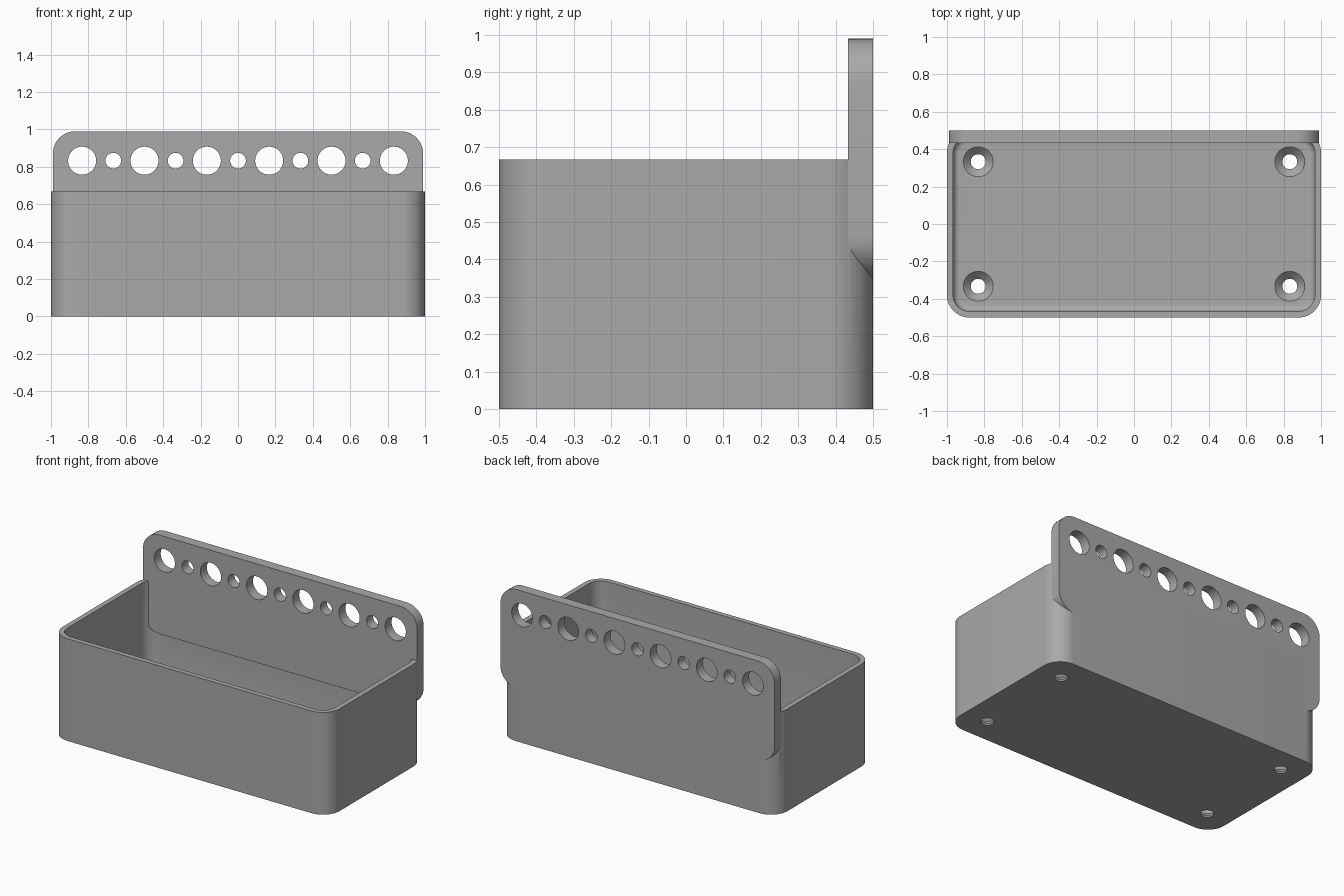
import bpy
import math
from mathutils import Matrix

cube = bpy.data.objects.get("Cube")
if cube:
    bpy.data.objects.remove(cube, do_unlink=True)

grey = bpy.data.materials.new("plain_grey")
grey.use_nodes = True
grey.diffuse_color = (0.4, 0.4, 0.4, 1)
grey.node_tree.nodes["Principled BSDF"].inputs["Base Color"].default_value = (0.4, 0.4, 0.4, 1)

ARC = 12  # segments per rounded corner


def ring(half_x, half_y, radius, z):
    """Rounded rectangle outline at height z."""
    points = []
    for corner, (sx, sy) in enumerate([(1, 1), (-1, 1), (-1, -1), (1, -1)]):
        for i in range(ARC + 1):
            a = math.pi / 2 * (corner + i / ARC)
            points.append((sx * (half_x - radius) + radius * math.cos(a),
                           sy * (half_y - radius) + radius * math.sin(a), z))
    return points


def loft(name, half_x, half_y, radius, levels):
    """Solid through rounded rectangles; levels are (height, inset)."""
    verts, faces = [], []
    for z, inset in levels:
        verts += ring(half_x - inset, half_y - inset, radius - inset, z)
    n = 4 * (ARC + 1)
    for k in range(len(levels) - 1):
        for i in range(n):
            j = (i + 1) % n
            faces.append((k * n + i, k * n + j, (k + 1) * n + j, (k + 1) * n + i))
    faces.append(tuple(reversed(range(n))))
    faces.append(tuple(range(len(verts) - n, len(verts))))
    mesh = bpy.data.meshes.new(name)
    mesh.from_pydata(verts, [], faces)
    mesh.materials.append(grey)
    obj = bpy.data.objects.new(name, mesh)
    bpy.context.collection.objects.link(obj)
    return obj


def cone(name, r_low, r_high, depth, location, tilt=0):
    bpy.ops.mesh.primitive_cone_add(vertices=40, radius1=r_low, radius2=r_high, depth=depth,
                                    location=location, rotation=(tilt, 0, 0))
    obj = bpy.context.object
    obj.name = name
    obj.data.materials.append(grey)
    return obj


def combine(target, other, operation):
    """Apply a boolean and discard the second solid."""
    other.hide_render = True
    mod = target.modifiers.new("combine", "BOOLEAN")
    mod.operation = operation
    mod.solver = "EXACT"
    mod.object = other
    bpy.ops.object.select_all(action="DESELECT")
    bpy.context.view_layer.objects.active = target
    target.select_set(True)
    bpy.ops.object.modifier_apply(modifier=mod.name)
    bpy.data.objects.remove(other, do_unlink=True)


# Open box with a filleted floor inside
height, wall, floor, fillet = 0.667, 0.033, 0.05, 0.035
box = loft("storage_box", 1, 0.5, 0.12, [(0, 0), (height, 0)])
levels = []
for i in range(7):
    a = math.pi / 2 * i / 6
    levels.append((floor + fillet * (1 - math.cos(a)), fillet * (1 - math.sin(a))))
levels.append((height + 0.1, 0))
cavity = loft("cavity_cutter", 1 - wall, 0.5 - wall, 0.12 - wall, levels)
combine(box, cavity, "DIFFERENCE")

# Thick rounded hanging plate, flush with the back
low, high = 0.345, 0.99
plate = loft("hanging_plate", 0.99, (high - low) / 2, 0.12, [(0, 0), (0.067, 0)])
plate.data.transform(Matrix.Translation((0, 0.5, (low + high) / 2))
                     @ Matrix.Rotation(math.pi / 2, 4, "X"))
combine(box, plate, "UNION")

# Alternating large and small holes through the plate
for i in range(-5, 6):
    r = 0.075 if i % 2 else 0.042
    hole = cone("plate_hole_cutter", r, r, 0.3, (i / 6, 0.47, 0.833), math.pi / 2)
    combine(box, hole, "DIFFERENCE")

# Countersunk screw holes in the floor
for sx in (-1, 1):
    for sy in (-1, 1):
        x, y = sx * 0.833, sy * 0.333
        combine(box, cone("screw_hole_cutter", 0.04, 0.04, 0.3, (x, y, 0)), "DIFFERENCE")
        sink = cone("countersink_cutter", 0.04, 0.09, 0.05, (x, y, floor - 0.015))
        combine(box, sink, "DIFFERENCE")

bpy.ops.object.select_all(action="DESELECT")
bpy.context.view_layer.objects.active = box
box.select_set(True)
bpy.ops.object.shade_smooth_by_angle(angle=math.radians(30))
